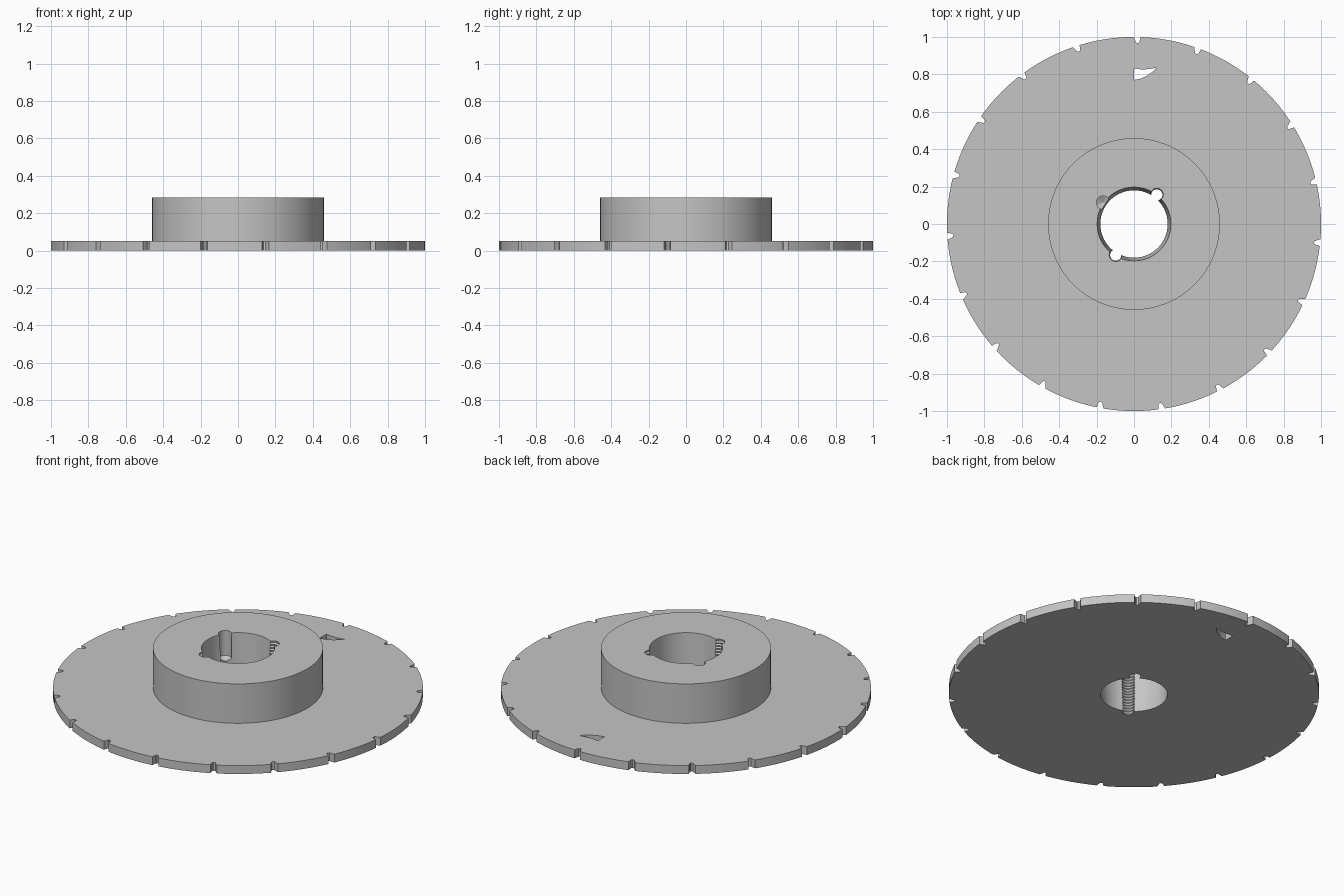
import bpy, bmesh
from math import cos, sin, radians, tau
from mathutils import Matrix, Vector

cube = bpy.data.objects.get("Cube")
if cube:
    bpy.data.objects.remove(cube, do_unlink=True)

steel = bpy.data.materials.new("plain_grey")
steel.use_nodes = True
GREY = (0.56, 0.56, 0.56, 1)
steel.diffuse_color = GREY
steel.node_tree.nodes["Principled BSDF"].inputs["Base Color"].default_value = GREY


def revolve(bm, profile, segments, centre=(0, 0), closed=False):
    """Spin (radius, z) points about a vertical axis; open profiles get end caps."""
    rings = [[bm.verts.new((centre[0] + r * cos(tau * i / segments),
                            centre[1] + r * sin(tau * i / segments), z))
              for i in range(segments)] for r, z in profile]
    pairs = list(zip(rings, rings[1:]))
    if closed:
        pairs.append((rings[-1], rings[0]))
    else:
        bm.faces.new(rings[0][::-1])
        bm.faces.new(rings[-1])
    for low, high in pairs:
        for i in range(segments):
            j = (i + 1) % segments
            bm.faces.new((low[i], low[j], high[j], high[i]))


def prism(bm, outline, z0, z1, matrix=Matrix()):
    """Extrude a flat outline between two heights."""
    low, high = ([bm.verts.new(matrix @ Vector((x, y, z))) for x, y in outline]
                 for z in (z0, z1))
    bm.faces.new(low[::-1])
    bm.faces.new(high)
    for i in range(len(outline)):
        j = (i + 1) % len(outline)
        bm.faces.new((low[i], low[j], high[j], high[i]))


def make_object(name, bm):
    bmesh.ops.recalc_face_normals(bm, faces=bm.faces)
    mesh = bpy.data.meshes.new(name)
    bm.to_mesh(mesh)
    bm.free()
    obj = bpy.data.objects.new(name, mesh)
    bpy.context.collection.objects.link(obj)
    mesh.materials.append(steel)
    return obj


DISC_TOP, HUB_TOP = 0.05, 0.285

# Disc and hub in one turned body with a tapered bore
bm = bmesh.new()
revolve(bm, [(0.18, 0), (1, 0), (1, DISC_TOP), (0.459, DISC_TOP),
             (0.459, HUB_TOP), (0.197, HUB_TOP)], 128, closed=True)
body = make_object("flanged_disc", bm)

# Rim notches, evenly spaced
bm = bmesh.new()
NOTCHES = 19
notch = [(1.02, 0.022), (0.998, 0.02), (0.97, 0.007), (0.967, -0.004),
         (0.972, -0.01), (0.998, -0.016), (1.02, -0.018)]
for i in range(NOTCHES):
    turn = Matrix.Rotation(radians(88.9) + tau * i / NOTCHES, 4, 'Z')
    prism(bm, notch, -0.02, DISC_TOP + 0.02, turn)

# Curved three-cornered window through the disc
prism(bm, [(0, 0.77), (0.035, 0.777), (0.07, 0.793), (0.1, 0.815), (0.122, 0.836),
           (0.08, 0.828), (0.04, 0.826), (0, 0.832)], -0.02, DISC_TOP + 0.02)

# Two threaded holes at the bore wall
PITCH, MINOR, MAJOR = 0.0175, 0.03, 0.037
thread = [(MINOR, -0.02)]
for i in range(16):
    z = 0.003 + i * PITCH
    thread += [(MINOR, z), (MAJOR, z + PITCH * 0.5)]
thread.append((MINOR, HUB_TOP + 0.02))
for centre in ((0.122, 0.156), (-0.098, -0.166)):
    revolve(bm, thread, 20, centre)

# Blind drilled hole with a conical bottom
revolve(bm, [(0.002, 0.118), (0.035, 0.136), (0.035, HUB_TOP + 0.02)], 28, (-0.166, 0.115))

cutter = make_object("hole_cutter", bm)
cutter.hide_render = True

# Cut everything and tidy up
cut = body.modifiers.new("cut_holes", 'BOOLEAN')
cut.operation = 'DIFFERENCE'
cut.solver = 'EXACT'
cut.object = cutter
bpy.ops.object.select_all(action='DESELECT')
bpy.context.view_layer.objects.active = body
body.select_set(True)
bpy.ops.object.modifier_apply(modifier=cut.name)
bpy.data.objects.remove(cutter, do_unlink=True)
bpy.ops.object.shade_smooth_by_angle(angle=radians(25))
